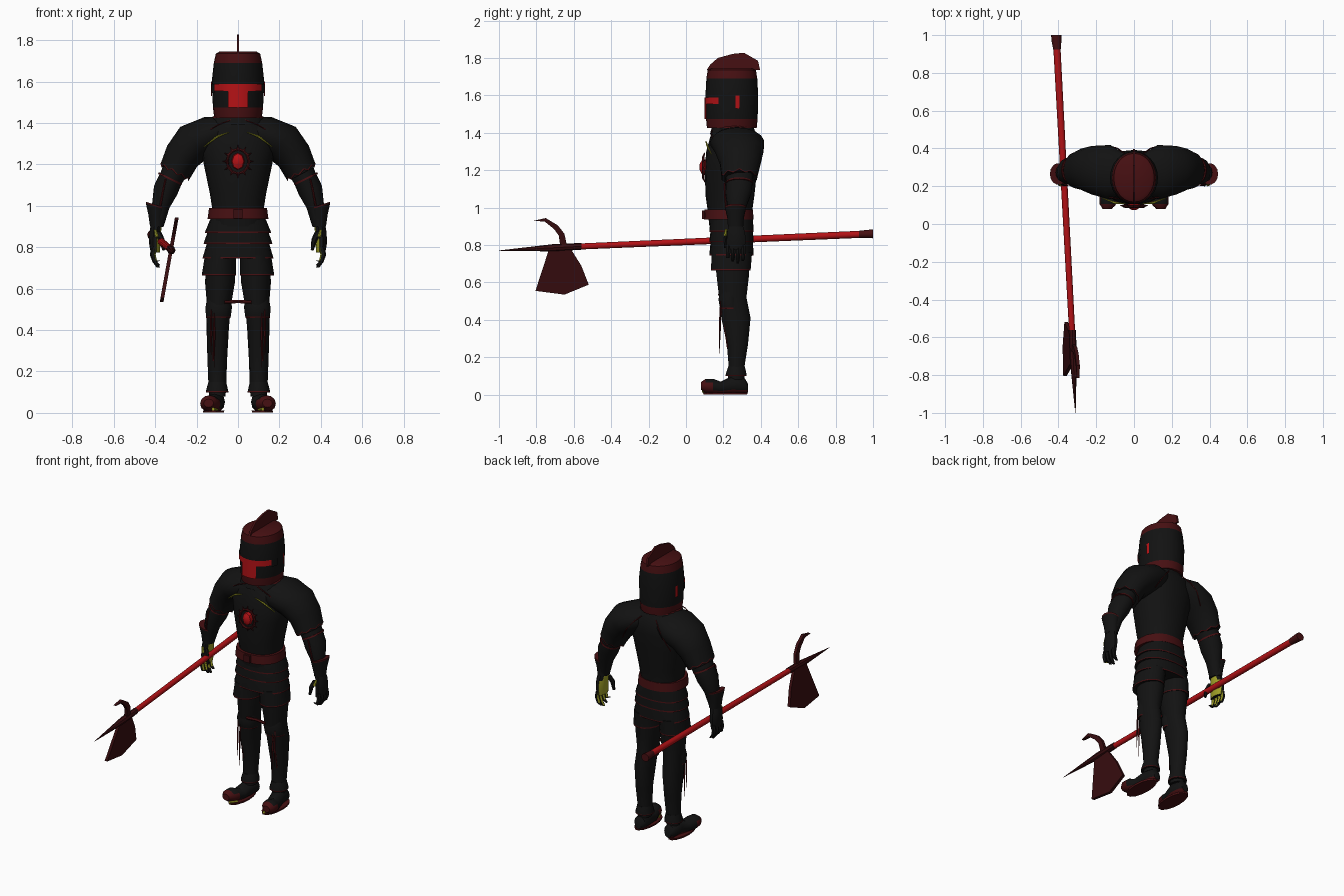
import bpy, bmesh, math
from mathutils import Vector


def material(name, rgb):
    m = bpy.data.materials.new(name)
    m.diffuse_color = (*rgb, 1)
    return m


BLACK, DARK, RED, BLADE, YELLOW = 0, 1, 2, 3, 4
MATS = [material("black_steel", (0.006, 0.006, 0.006)),
        material("dark_red", (0.062, 0.005, 0.006)),
        material("bright_red", (0.46, 0.006, 0.008)),
        material("blade_maroon", (0.04, 0.004, 0.005)),
        material("olive_yellow", (0.35, 0.35, 0.02))]


def finish(name, bm, paint=None, angle=40):
    bmesh.ops.recalc_face_normals(bm, faces=bm.faces)
    bm.normal_update()
    if paint:
        for f in bm.faces:
            f.material_index = paint(f)
    me = bpy.data.meshes.new(name)
    bm.to_mesh(me)
    bm.free()
    for m in MATS:
        me.materials.append(m)
    ob = bpy.data.objects.new(name, me)
    bpy.context.collection.objects.link(ob)
    bpy.ops.object.select_all(action='DESELECT')
    ob.select_set(True)
    bpy.context.view_layer.objects.active = ob
    bpy.ops.object.shade_smooth_by_angle(angle=math.radians(angle))
    return ob


def loft(name, rings, n=14, s=1, axis='z', mat=BLACK, jag=0, paint=None, power=1.0):
    """Skin elliptical rings (x, y, z, ru, rv, tilt, segment material)."""
    bm = bmesh.new()
    loops, idx = [], []
    for i, r in enumerate(rings):
        x, y, z, ru, rv = r[:5]
        t = math.radians(r[5] if len(r) > 5 else 0)
        idx.append(r[6] if len(r) > 6 else mat)
        u = Vector((math.cos(t), 0, math.sin(t))) if axis == 'z' else Vector((1, 0, 0))
        v = Vector((0, 1, 0)) if axis == 'z' else Vector((0, 0, 1))
        loop = []
        for k in range(n):
            a = 2 * math.pi * k / n
            c, d = math.cos(a), math.sin(a)
            c, d = [math.copysign(abs(q) ** power, q) for q in (c, d)]
            p = Vector((x, y, z)) + u * ru * c + v * rv * d
            if jag and i >= len(rings) - 2:
                p.z -= jag * (k % 2)
            loop.append(bm.verts.new((p.x * s, p.y, p.z)))
        loops.append(loop)
    for i in range(len(loops) - 1):
        for k in range(n):
            j = (k + 1) % n
            f = bm.faces.new((loops[i][k], loops[i][j], loops[i + 1][j], loops[i + 1][k]))
            f.material_index = idx[i]
    for loop, m in ((loops[0], idx[0]), (loops[-1], idx[-1])):
        bm.faces.new(loop).material_index = m
    return finish(name, bm, paint)


def prism(name, pts, half, mat, x0=0, shear=0, z0=0):
    """Extrude a side (y, z) profile across x, leaning by shear."""
    bm = bmesh.new()
    a, b = [[bm.verts.new((x0 + shear * (z - z0) + h, y, z)) for y, z in pts] for h in (-half, half)]
    bm.faces.new(a)
    bm.faces.new(b)
    for i in range(len(pts)):
        j = (i + 1) % len(pts)
        bm.faces.new((a[i], a[j], b[j], b[i]))
    return finish(name, bm, lambda f: mat, 20)


def tube(name, pts, r, mat, s=1, n=6):
    """Thin rod along points, one box-like ring per point."""
    bm = bmesh.new()
    P = [Vector((x * s, y, z)) for x, y, z in pts]
    loops = []
    for i, p in enumerate(P):
        d = (P[min(i + 1, len(P) - 1)] - P[max(i - 1, 0)]).normalized()
        q = d.to_track_quat('Z', 'Y')
        rr = r[i] if isinstance(r, (list, tuple)) else r
        loops.append([bm.verts.new(p + q @ Vector((rr * math.cos(2 * math.pi * k / n),
                      rr * math.sin(2 * math.pi * k / n), 0))) for k in range(n)])
    for a, b in zip(loops, loops[1:]):
        for k in range(n):
            bm.faces.new((a[k], a[(k + 1) % n], b[(k + 1) % n], b[k]))
    bm.faces.new(loops[0])
    bm.faces.new(loops[-1])
    return finish(name, bm, lambda f: mat)


def visor_plate(name, a0, a1, z0, z1, mat):
    """Curved plate hugging the helmet; angle 0 faces the front."""
    bm = bmesh.new()
    cols = []
    for k in range(9):
        a = math.radians(a0 + (a1 - a0) * k / 8)
        cols.append([bm.verts.new((0.131 * math.sin(a), 0.245 - 0.145 * math.cos(a), z)) for z in (z0, z1)])
    for p, q in zip(cols, cols[1:]):
        bm.faces.new((p[0], q[0], q[1], p[1]))
    return finish(name, bm, lambda f: mat)


# Helmet, crest and visor
loft("helmet", [(0, .245, 1.425, .115, .133, 0, DARK), (0, .245, 1.475, .121, .138),
                (0, .245, 1.6, .127, .141), (0, .245, 1.69, .117, .136, 0, DARK),
                (0, .245, 1.735, .107, .129, 0, DARK), (0, .245, 1.745, .09, .11, 0, DARK)], n=24)
prism("crest", [(.11, 1.735), (.13, 1.765), (.17, 1.80), (.25, 1.822), (.31, 1.828),
                (.385, 1.785), (.396, 1.735)], .006, DARK)
visor_plate("eye_slot", -60, 60, 1.555, 1.59, RED)
visor_plate("face_opening", -22, 22, 1.475, 1.557, RED)
for s in (1, -1):
    visor_plate("brow_trim", s * 60, s * 78, 1.545, 1.59, BLACK)
    visor_plate("ear_mark", s * 98, s * 106, 1.53, 1.60, RED)
loft("collar", [(0, .25, 1.39, .14, .125), (0, .25, 1.425, .125, .115, 0, DARK),
                (0, .25, 1.438, .115, .11, 0, DARK)], n=18)

# Torso, belt and buckle
loft("torso", [(0, .24, .9, .13, .115), (0, .235, .99, .125, .12), (0, .235, 1.06, .136, .13),
               (0, .24, 1.2, .165, .14), (0, .25, 1.3, .185, .142),
               (0, .26, 1.38, .165, .13), (0, .255, 1.425, .10, .105)], n=20, power=.9)
loft("belt", [(0, .228, .937, .147, .133), (0, .228, .99, .14, .13)], n=20, mat=DARK, power=.9)
prism("buckle", [(.086, .94), (.086, .985), (.1, .985), (.1, .94)], .022, BLADE)

# Round chest ornament with short spikes
ring = [(.052 * math.cos(math.pi * k / 10), .093, 1.215 + .058 * math.sin(math.pi * k / 10)) for k in range(21)]
tube("chest_ring", ring, .007, DARK)
loft("chest_boss", [(0, .105, 1.215, .032, .042), (0, .085, 1.215, .028, .038),
                    (0, .073, 1.217, .01, .016)], n=8, axis='y', mat=RED)
for k in range(12):
    a = math.pi * k / 6
    c, d = math.cos(a), math.sin(a)
    tube("chest_spike", [(.055 * c, .094, 1.215 + .06 * d), (.074 * c, .1, 1.215 + .08 * d)],
         [.006, .001], DARK, n=4)

# Overlapping hip plates with red lower edges
for i, (zt, zb, rt, rb) in enumerate([(.945, .87, .13, .158), (.88, .815, .145, .165), (.82, .745, .15, .17)]):
    loft("hip_plate", [(0, .245, zt, rt, .113), (0, .243, zb + .007, rb, .118),
                       (0, .243, zb, rb + .001, .118, 0, DARK)], n=20, power=.85,
         paint=lambda f, z=zb: DARK if abs(f.normal.z) < .7 and f.calc_center_median().z < z + .006 else BLACK)

for s in (1, -1):
    side = "left" if s > 0 else "right"
    # Shoulder plate, chest trim and arm
    loft(side + "_shoulder_plate", [(.05, .265, 1.37, .065, .11, 80), (.13, .275, 1.345, .09, .145, 68),
         (.215, .285, 1.305, .10, .13, 50), (.27, .29, 1.24, .088, .11, 35),
         (.304, .285, 1.175, .076, .096, 28, DARK), (.307, .285, 1.169, .076, .096, 28)],
         n=18, s=s, jag=.015)
    tube(side + "_chest_trim", [(.045, .107, 1.355), (.1, .112, 1.335), (.165, .136, 1.285)],
         [.002, .006, .002], YELLOW, s)
    tube(side + "_front_seam", [(.02, .142, 1.42), (.09, .135, 1.395), (.15, .145, 1.36)], .003, DARK, s)
    tube(side + "_back_seam", [(.05, .375, 1.4), (.09, .402, 1.36), (.13, .412, 1.31), (.17, .395, 1.24)],
         .003, DARK, s)
    loft(side + "_arm", [(.26, .287, 1.26, .07, .085, 32), (.325, .285, 1.13, .058, .072, 27),
         (.35, .28, 1.075, .06, .07, 22), (.373, .272, 1.0, .043, .05, 12), (.39, .265, .9, .03, .036, 5)], s=s)
    loft(side + "_elbow_band", [(.326, .285, 1.135, .062, .075, 26), (.33, .285, 1.127, .063, .076, 26)],
         s=s, mat=DARK)
    tube(side + "_forearm_strap", [(.35, .205, 1.13), (.365, .208, 1.06), (.375, .215, 1.0)], .005, DARK, s)

    # Gauntlet and fingers with yellow palms
    loft(side + "_gauntlet_cuff", [(.398, .265, 1.005, .05, .058, 18, DARK), (.398, .265, .997, .049, .057, 17),
         (.395, .265, .95, .038, .046, 8), (.392, .265, .9, .033, .042)], s=s)
    palm = lambda f, s=s: YELLOW if f.normal.x * s < -.8 else BLACK
    loft(side + "_palm", [(.393, .263, .92, .027, .036), (.40, .268, .87, .028, .05),
         (.402, .268, .82, .028, .054), (.40, .265, .775, .022, .048)], n=10, s=s, paint=palm)
    for k, tip in enumerate((.735, .712, .702, .715)):
        y = .226 + .027 * k
        loft(side + "_finger", [(.405, y, .80, .014, .013), (.412, y, .765, .014, .013),
             (.402, y - .002, .73, .012, .011), (.385, y - .004, tip, .008, .008)], n=6, s=s, paint=palm)
    tube(side + "_thumb", [(.385, .225, .87), (.368, .212, .835), (.358, .212, .785)],
         [.015, .014, .008], BLACK, s)
    tube(side + "_thumb_lining", [(.40, .216, .885), (.392, .208, .85)], [.006, .009], YELLOW, s)

    # Thigh plate, leg, knee and hanging straps
    loft(side + "_thigh_plate", [(.085, .245, .76, .075, .108), (.092, .24, .672, .082, .106),
         (.092, .24, .664, .083, .106, 0, DARK)], n=16, s=s,
         paint=lambda f: DARK if abs(f.normal.z) < .7 and f.calc_center_median().z < .67 else BLACK)
    loft(side + "_leg", [(.08, .245, .78, .072, .10), (.087, .25, .63, .072, .088), (.092, .25, .52, .058, .075),
         (.098, .267, .41, .054, .08), (.1, .275, .27, .048, .058), (.1, .27, .14, .043, .042),
         (.1, .268, .08, .04, .045)], s=s)
    loft(side + "_knee_plate", [(.092, .235, .56, .056, .05), (.093, .23, .51, .064, .058),
         (.095, .235, .465, .06, .055, 0, DARK), (.095, .237, .458, .059, .054)], s=s)
    tube(side + "_knee_strap", [(.0, .185, .538), (.065, .18, .535)], .009, DARK, s)
    tube(side + "_shin_trim", [(.112, .188, .46), (.118, .205, .38), (.118, .222, .25)], .004, DARK, s)
    for x, zb in ((.115, .22), (.13, .28)):
        tube(side + "_hanging_strap", [(x, .185, .5), (x, .182, .38), (x, .178, zb)],
             [.003, .006, .001], DARK, s, 4)
    loft(side + "_ankle_cuff", [(.1, .27, .15, .043, .046), (.101, .268, .105, .054, .058, 0, DARK),
         (.101, .268, .099, .054, .058)], s=s)

    # Armoured shoe with upturned toe and red sole
    loft(side + "_shoe", [(.105, .332, .035, .022, .022), (.105, .315, .045, .038, .042),
         (.107, .25, .052, .044, .05), (.12, .185, .036, .047, .034), (.134, .145, .044, .049, .041),
         (.139, .105, .047, .043, .038), (.142, .08, .047, .024, .02)], n=12, s=s, axis='y',
         paint=lambda f: DARK if f.normal.z < -.5 or f.normal.y < -.5
         or (f.calc_center_median().y < .15 and f.normal.z < .5) else BLACK)
    loft(side + "_shoe_sole", [(.118, .21, .001, .05, .12), (.118, .21, .012, .052, .122)], s=s, mat=DARK)
    tube(side + "_shoe_trim", [(.10, .135, .012), (.12, .088, .018)], .008, YELLOW, s)

# Long polearm running through the right hand
loft("pole", [(-.409, .95, .858, .019, .019), (-.325, -.62, .79, .016, .016)], n=12, axis='y', mat=RED)
loft("pole_cap", [(-.412, 1.0, .86, .027, .025), (-.41, .96, .859, .025, .022),
                  (-.408, .925, .857, .02, .02)], n=10, axis='y', mat=DARK)
loft("spear_tip", [(-.327, -.56, .793, .019, .018), (-.322, -.70, .786, .02, .02),
                   (-.31, -1.0, .77, .001, .001)], n=8, axis='y', mat=BLADE)
LEAN = dict(x0=-.325, shear=.18, z0=.78)
prism("axe_blade", [(-.73, .785), (-.805, .555), (-.65, .535), (-.52, .588), (-.56, .69), (-.62, .785)],
      .009, BLADE, **LEAN)
prism("back_hook", [(-.635, .79), (-.65, .86), (-.685, .905), (-.75, .944), (-.815, .93),
                    (-.755, .925), (-.705, .885), (-.68, .85), (-.672, .79)], .009, BLADE, **LEAN)
